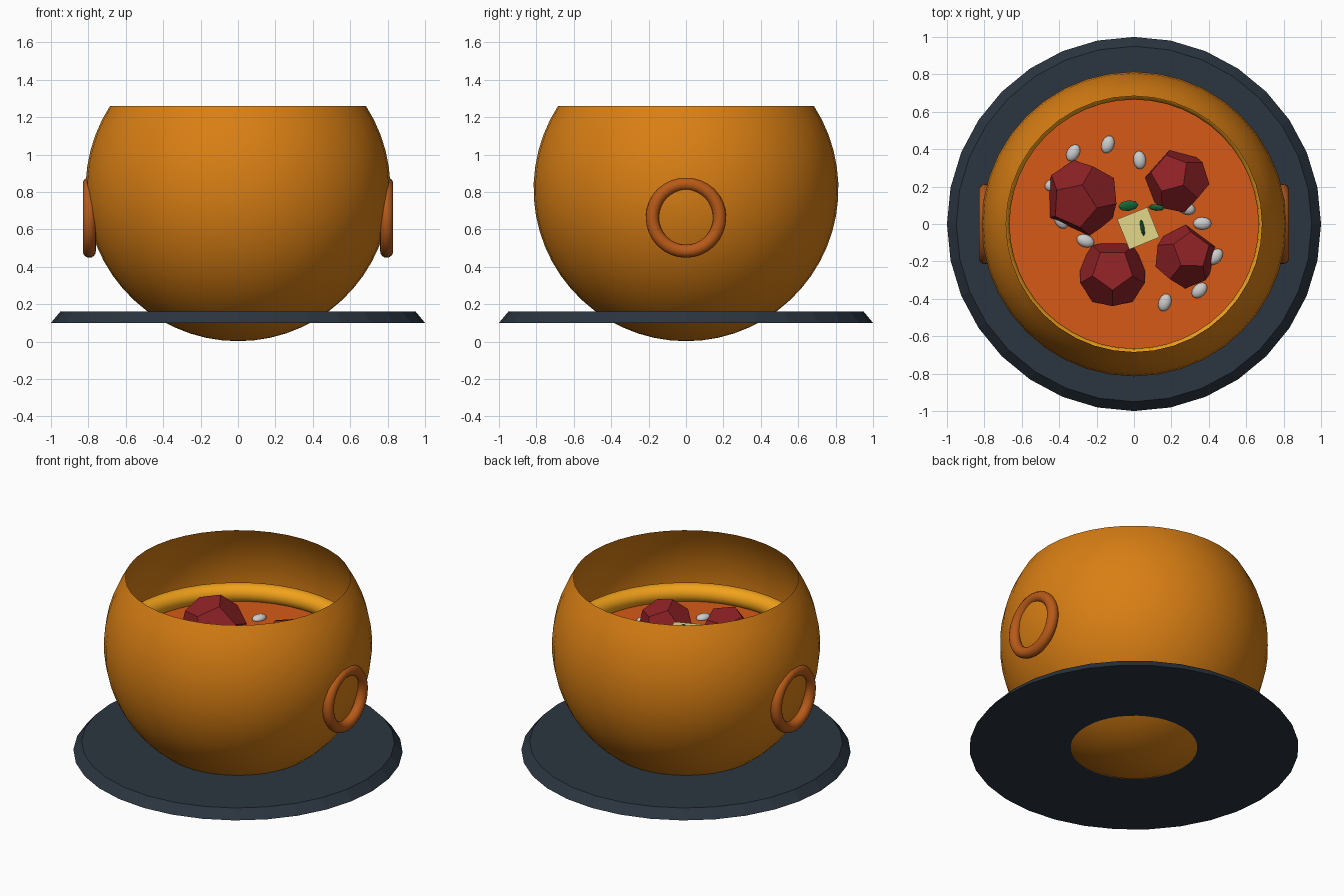
import bpy, bmesh, math, random
from mathutils import Vector, Matrix, Euler

if "Cube" in bpy.data.objects:
    bpy.data.objects.remove(bpy.data.objects["Cube"])

random.seed(4)


def material(name, hexcode):
    rgb = [int(hexcode[i:i + 2], 16) / 255 for i in (0, 2, 4)]
    lin = [c / 12.92 if c <= 0.04045 else ((c + 0.055) / 1.055) ** 2.4 for c in rgb]
    m = bpy.data.materials.new(name)
    m.diffuse_color = (*lin, 1)
    m.use_nodes = True
    m.node_tree.nodes["Principled BSDF"].inputs["Base Color"].default_value = m.diffuse_color
    return m


ORANGE = material("glazed_orange", "D97F14")
AMBER = material("amber", "F2A21A")
RUST = material("rust", "B85A18")
SLATE = material("slate", "2B3540")
BROTH = material("broth", "D65A18")
MEAT = material("meat", "8F2226")
CREAM = material("cream", "E3D888")
GREY = material("bean_grey", "BCBCBC")
GREEN = material("leaf_green", "17713C")


def finish(name, bm, mat, smooth=False):
    me = bpy.data.meshes.new(name)
    bm.to_mesh(me)
    bm.free()
    me.materials.append(mat)
    for p in me.polygons:
        p.use_smooth = smooth
    ob = bpy.data.objects.new(name, me)
    bpy.context.collection.objects.link(ob)
    return ob


def torus(name, centre, major, minor, mat, rot=(0, 0, 0), segs=48):
    bpy.ops.mesh.primitive_torus_add(location=centre, rotation=rot, major_radius=major,
                                     minor_radius=minor, major_segments=segs, minor_segments=16)
    ob = bpy.context.object
    ob.name = name
    ob.data.materials.append(mat)
    bpy.ops.object.shade_smooth()


def ellipsoid(name, centre, radii, rot, mat, u=12, v=8, smooth=True):
    bm = bmesh.new()
    bmesh.ops.create_uvsphere(bm, u_segments=u, v_segments=v, radius=1,
                              matrix=Matrix.Diagonal((*radii, 1)))
    ob = finish(name, bm, mat, smooth)
    ob.location, ob.rotation_euler = centre, rot


# Open round bowl: thin spherical shell cut off at the rim
R, CZ, RIM = 0.815, 0.817, 1.26
top = math.asin((RIM - CZ) / R)
bm = bmesh.new()
N = 20
pts = []
for i in range(N + 1):
    a = -math.pi / 2 + (top + math.pi / 2) * i / N
    pts.append(bm.verts.new((R * math.cos(a), 0, CZ + R * math.sin(a))))
edges = [bm.edges.new(p) for p in zip(pts, pts[1:])]
bmesh.ops.spin(bm, geom=pts + edges, axis=(0, 0, 1), cent=(0, 0, 0),
               angle=math.tau, steps=40, use_merge=True)
bmesh.ops.remove_doubles(bm, verts=bm.verts, dist=1e-4)
bmesh.ops.recalc_face_normals(bm, faces=bm.faces)
c = Vector((0, 0, CZ))
bm.normal_update()
if sum((f.calc_center_median() - c).dot(f.normal) for f in bm.faces) < 0:
    bmesh.ops.reverse_faces(bm, faces=bm.faces)
finish("bowl", bm, ORANGE, True)

# Saucer plate, wider at the bottom
bm = bmesh.new()
bmesh.ops.create_cone(bm, cap_ends=True, segments=32, radius1=1, radius2=0.95, depth=0.06,
                      matrix=Matrix.Translation((0, 0, 0.13)))
finish("saucer", bm, SLATE)

# Inner ring, soup surface, side handles
torus("inner_ring", (0, 0, 0.825), 0.725, 0.06, AMBER)
bm = bmesh.new()
bmesh.ops.create_circle(bm, cap_ends=True, segments=40, radius=0.71,
                        matrix=Matrix.Translation((0, 0, 0.785)))
finish("soup_surface", bm, BROTH)
for side, sx in (("left", -1), ("right", 1)):
    torus(side + "_handle", (sx * 0.795, 0, 0.663), 0.18, 0.035, RUST,
          (0, math.pi / 2, 0), 32)

# Meat chunks: dodecahedra (x, y, radius, turn, tilt)
PHI = (1 + 5 ** 0.5) / 2
CORNERS = [(x, y, z) for x in (-1, 1) for y in (-1, 1) for z in (-1, 1)]
for a in (-1, 1):
    for b in (-PHI, PHI):
        CORNERS += [(0, a / PHI, b), (a / PHI, b, 0), (b, 0, a / PHI)]
FACE_UP = Vector((0, PHI, 1)).rotation_difference(Vector((0, 0, 1))).to_matrix()
CHUNKS = [(-0.28, 0.14, 0.205, 0.2, (0.25, -0.25, 0)), (0.23, 0.23, 0.175, 0.9, (-0.3, -0.3, 0)),
          (0.275, -0.175, 0.17, 0.6, (-0.25, 0.25, 0)), (-0.115, -0.265, 0.185, 0.0, (-0.15, 0, 0))]
for i, (x, y, r, turn, tilt) in enumerate(CHUNKS):
    bm = bmesh.new()
    m = Euler(tilt).to_matrix() @ Matrix.Rotation(turn, 3, 'Z') @ FACE_UP
    for co in CORNERS:
        bm.verts.new(m @ Vector(co).normalized() * r)
    bmesh.ops.convex_hull(bm, input=bm.verts)
    bmesh.ops.dissolve_limit(bm, angle_limit=0.05, verts=bm.verts, edges=bm.edges)
    finish(f"meat_chunk_{i + 1}", bm, MEAT).location = (x, y, 0.80)

# Beans floating on the soup (x, y, heading in degrees)
BEANS = [(-0.14, 0.425, 70), (-0.325, 0.38, 60), (0.03, 0.342, 95), (-0.43, 0.21, 20),
         (-0.39, 0.02, 120), (-0.26, -0.09, -20), (0.28, 0.085, -20), (0.365, 0.003, 0),
         (0.435, -0.175, 50), (0.35, -0.355, 45), (0.165, -0.42, 70)]
for i, (x, y, h) in enumerate(BEANS):
    ellipsoid(f"bean_{i + 1}", (x, y, 0.79), (0.049, 0.034, 0.024), (0, 0, math.radians(h)), GREY)

# Tofu cube
bm = bmesh.new()
bmesh.ops.create_cube(bm, size=0.174)
tofu = finish("tofu_cube", bm, CREAM)
tofu.location, tofu.rotation_euler = (0.023, -0.023, 0.815), (0, 0, math.radians(22))

# Herb leaves, one standing in the tofu
LEAVES = [((-0.03, 0.098, 0.87), (0.055, 0.03, 0.012), (0.3, 0.2, 0.1)),
          ((0.12, 0.088, 0.87), (0.045, 0.02, 0.012), (0.6, 0.1, -0.1)),
          ((0.045, -0.02, 0.89), (0.05, 0.012, 0.035), (0, 0, 1.75))]
for i, (loc, rad, rot) in enumerate(LEAVES):
    ellipsoid(f"herb_leaf_{i + 1}", loc, rad, rot, GREEN, 8, 6, False)
